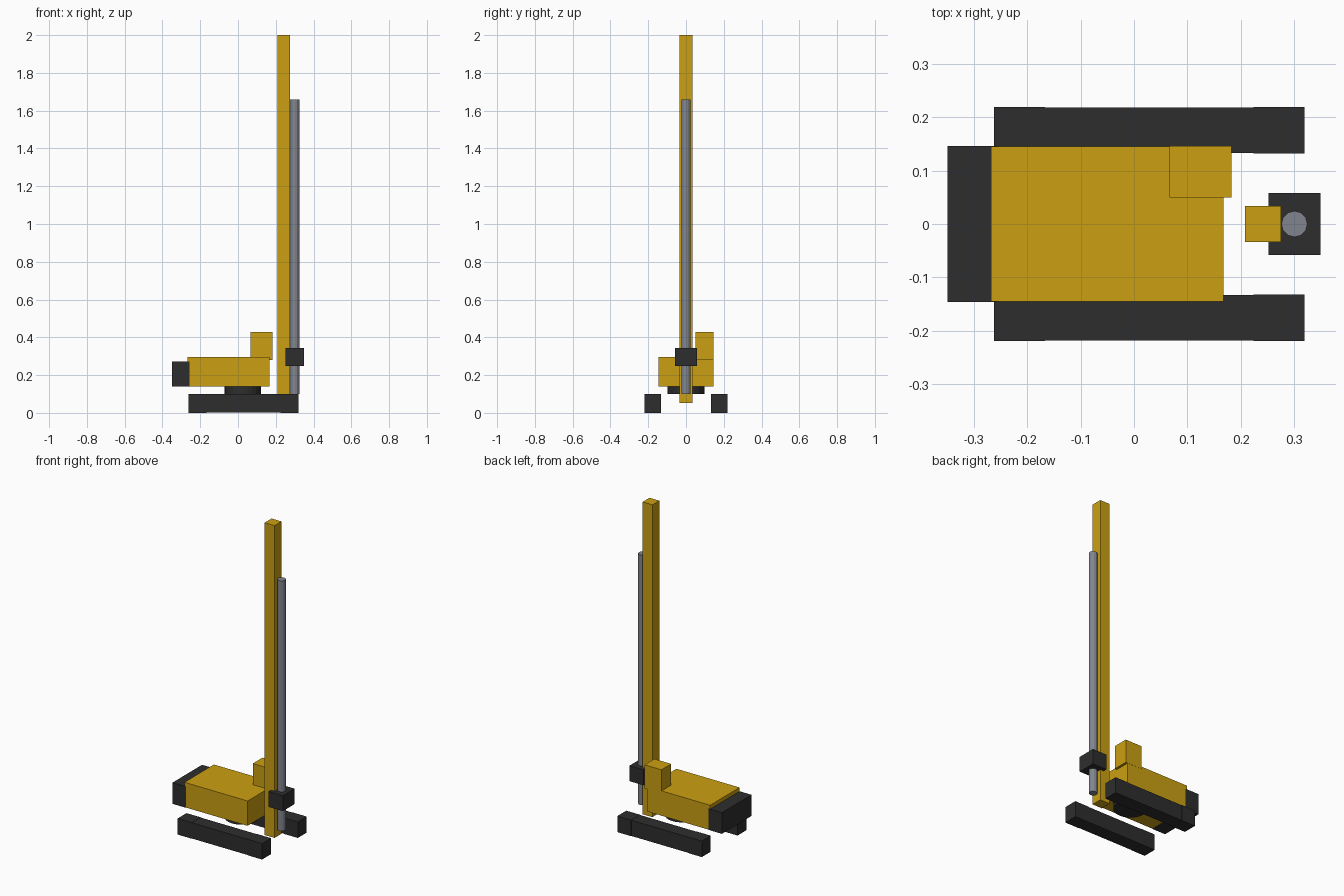
import bpy

if "Cube" in bpy.data.objects:
    bpy.data.objects.remove(bpy.data.objects["Cube"])


def material(name, rgb):
    m = bpy.data.materials.new(name)
    m.diffuse_color = (*rgb, 1.0)
    m.use_nodes = True
    m.node_tree.nodes["Principled BSDF"].inputs["Base Color"].default_value = m.diffuse_color
    return m


YELLOW = material("machine yellow", (0.60, 0.35, 0.006))
BLACK = material("dark rubber", (0.027, 0.027, 0.027))
STEEL = material("grey steel", (0.22, 0.235, 0.27))


def finish(name, mat):
    ob = bpy.context.object
    ob.name = ob.data.name = name
    ob.data.materials.append(mat)
    return ob


def box(name, x, y, z, mat):
    """Box given by its (min, max) range on each axis."""
    bpy.ops.mesh.primitive_cube_add(size=1, location=[sum(r) / 2 for r in (x, y, z)])
    bpy.context.object.scale = [r[1] - r[0] for r in (x, y, z)]
    bpy.ops.object.transform_apply(location=False, rotation=False, scale=True)
    return finish(name, mat)


def cylinder(name, x, y, z, radius, sides, mat):
    bpy.ops.mesh.primitive_cylinder_add(vertices=sides, radius=radius, depth=z[1] - z[0],
                                        location=(x, y, sum(z) / 2))
    return finish(name, mat)


# Crawler tracks with slightly wider end blocks
for side, s in (("left", 1), ("right", -1)):
    def span(a, b):
        return tuple(sorted((s * a, s * b)))
    box(f"{side}_track", (-0.215, 0.272), span(0.133, 0.219), (0.001, 0.099), BLACK)
    box(f"{side}_track_rear_end", (-0.263, -0.167), span(0.132, 0.22), (0, 0.1), BLACK)
    box(f"{side}_track_front_end", (0.224, 0.32), span(0.132, 0.22), (0, 0.1), BLACK)

# Slewing ring and upper body
cylinder("slewing_ring", 0.026, 0, (0.1, 0.142), 0.097, 24, BLACK)
box("engine_house", (-0.268, 0.168), (-0.145, 0.145), (0.141, 0.296), YELLOW)
box("counterweight", (-0.35, -0.257), (-0.146, 0.146), (0.14, 0.272), BLACK)
box("operator_cab", (0.067, 0.183), (0.05, 0.146), (0.281, 0.428), YELLOW)

# Mast, drill rod and drive head
box("mast", (0.208, 0.276), (-0.034, 0.034), (0.052, 2.0), YELLOW)
cylinder("drill_rod", 0.301, 0, (0.1, 1.66), 0.0245, 12, STEEL)
box("drive_head", (0.252, 0.35), (-0.058, 0.058), (0.248, 0.344), BLACK)
